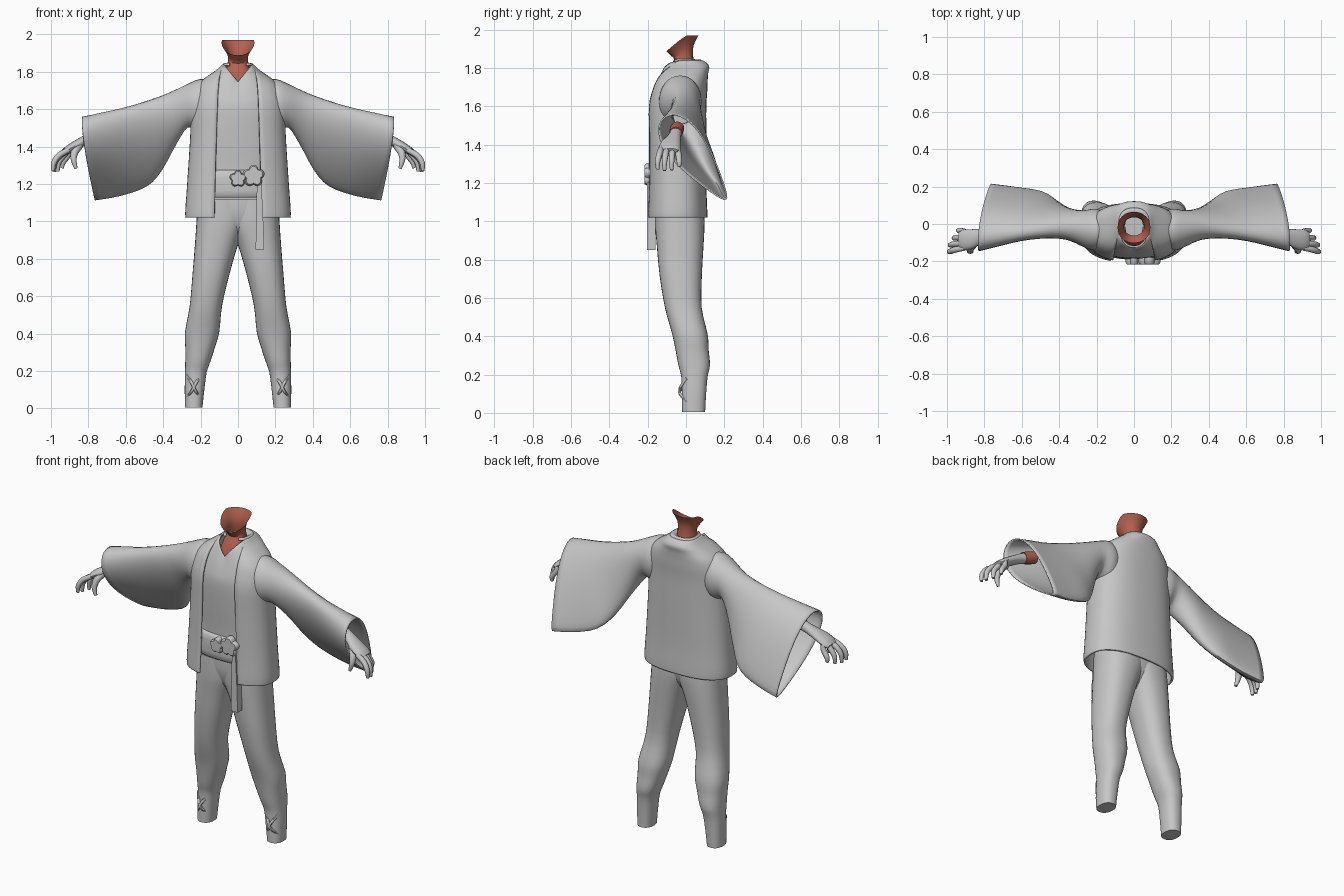
import bpy, bmesh, math
from mathutils import Vector as V

if "Cube" in bpy.data.objects:
    bpy.data.objects.remove(bpy.data.objects["Cube"])


def material(name, rgb):
    m = bpy.data.materials.new(name)
    m.diffuse_color = (*rgb, 1)
    m.use_nodes = True
    m.node_tree.nodes["Principled BSDF"].inputs["Base Color"].default_value = m.diffuse_color
    return m


CLOTH = material("grey_cloth", (0.57, 0.57, 0.57))
SKIN = material("red_brown_skin", (0.45, 0.12, 0.08))


def smooth_rows(rings, steps):
    """Catmull-Rom interpolation between neighbouring rings."""
    out, n = [], len(rings)
    for i in range(n - 1):
        a, b = rings[max(i - 1, 0)], rings[i]
        c, d = rings[i + 1], rings[min(i + 2, n - 1)]
        for s in range(steps):
            t = s / steps
            out.append([q + 0.5 * t * (r - p + t * (2 * p - 5 * q + 4 * r - w + t * (3 * (q - r) + w - p)))
                        for p, q, r, w in zip(a, b, c, d)])
    return out + [rings[-1]]


def loft(name, rings, mat=CLOTH, closed=True, caps=(True, True), mirror=False, thick=0, steps=3):
    bm = bmesh.new()
    rows = [[bm.verts.new(p) for p in r] for r in smooth_rows(rings, steps)]
    n = len(rows[0])
    for r0, r1 in zip(rows, rows[1:]):
        for i in range(n if closed else n - 1):
            j = (i + 1) % n
            bm.faces.new((r0[i], r0[j], r1[j], r1[i]))
    for row, cap in ((rows[0], caps[0]), (rows[-1], caps[1])):
        if cap:
            bm.faces.new(row)
    bmesh.ops.recalc_face_normals(bm, faces=bm.faces)
    me = bpy.data.meshes.new(name)
    bm.to_mesh(me)
    bm.free()
    ob = bpy.data.objects.new(name, me)
    me.materials.append(mat)
    bpy.context.collection.objects.link(ob)
    bpy.ops.object.select_all(action='DESELECT')
    ob.select_set(True)
    bpy.context.view_layer.objects.active = ob
    bpy.ops.object.shade_smooth_by_angle(angle=math.radians(45))
    if thick:
        m = ob.modifiers.new("thickness", 'SOLIDIFY')
        m.thickness, m.offset = thick, 0
    if mirror:
        ob.modifiers.new("mirror", 'MIRROR')
    return ob


def ring(x0, x1, yf, yb, zf, zb=None, n=32, e=0.85, gap=0, planar=False):
    """Horizontal superellipse; optional front gap; front dips to zf as a V or a slanted plane."""
    zb = zf if zb is None else zb
    cx, rx, cy, ry = (x0 + x1) / 2, (x1 - x0) / 2, (yf + yb) / 2, (yb - yf) / 2
    a0 = math.asin((gap / rx) ** (1 / e)) if gap else 0
    pts = []
    for i in range(n):
        a = a0 + (2 * math.pi - 2 * a0) * i / (n - 1 if gap else n)
        s, c = math.sin(a), math.cos(a)
        x = math.copysign(abs(s) ** e, s)
        dip = max(0, (c + .2) / 1.2) if planar else max(0, 1 - abs(x)) if c > 0 else 0
        pts.append(V((cx + rx * x, cy - ry * math.copysign(abs(c) ** e, c), zb - (zb - zf) * dip)))
    return pts


def tube(name, path, radii, mat=CLOTH, n=10, flat=None, mirror=True):
    """Tapered tube; flat widens each ring along y."""
    path = [V(p) for p in path]
    flat = flat or [1] * len(path)
    rings = []
    for i, p in enumerate(path):
        d = (path[min(i + 1, len(path) - 1)] - path[max(i - 1, 0)]).normalized()
        u = d.cross(V((0, 1, 0))).normalized()
        w = u.cross(d)
        rings.append([p + radii[i] * (u * math.cos(k * math.tau / n) + w * flat[i] * math.sin(k * math.tau / n))
                      for k in range(n)])
    return loft(name, rings, mat, mirror=mirror)


# trouser legs: z, inner x, outer x, front y, back y
legs = [(0.005, .19, .283, -.02, .10), (.10, .18, .285, -.022, .105), (.19, .168, .283, -.025, .113),
        (.25, .148, .282, -.04, .125), (.33, .122, .282, -.055, .118), (.41, .10, .283, -.072, .113),
        (.55, .085, .258, -.11, .082), (.72, .045, .243, -.138, .083), (.88, -.002, .23, -.153, .092),
        (1.0, -.05, .222, -.163, .097), (1.12, -.06, .215, -.163, .09)]
loft("trouser_leg", [ring(a, b, f, k, z) for z, a, b, f, k in legs], mirror=True)
loft("trouser_seat", [ring(-r, r, f, k, z) for z, r, f, k in
     ((.875, .012, -.045, .015), (.91, .05, -.095, .045), (.96, .11, -.135, .075), (1.04, .19, -.16, .094),
      (1.12, .21, -.164, .095))])

# crossed ties at the ankles
for k, (xa, xb) in enumerate(((.198, .27), (.272, .205))):
    tube(f"ankle_tie_{k}", [(xa, .005, .18), ((xa * 2 + xb) / 3, -.026, .14), ((xa + xb) / 2, -.032, .118),
         ((xa + xb * 2) / 3, -.029, .095), (xb, .005, .06)], [.008] * 5, n=8)

# inner shirt with V neckline
shirt = [(1.16, 1.16, .215, -.165, .085), (1.3, 1.3, .22, -.167, .085), (1.45, 1.45, .22, -.177, .085),
         (1.6, 1.6, .215, -.182, .085), (1.665, 1.69, .19, -.167, .088), (1.71, 1.78, .13, -.147, .085),
         (1.745, 1.835, .072, -.127, .065)]
loft("shirt", [ring(-r, r, f, k, zf, zb, n=48) for zf, zb, r, f, k in shirt], caps=(False, False), thick=.006)

# open-fronted jacket: z, half width, front y, back y, half opening
jacket = [(1.02, .275, -.2, .105, .127), (1.06, .276, -.2, .105, .125), (1.2, .266, -.196, .1, .122),
          (1.45, .25, -.196, .1, .115), (1.6, .245, -.196, .1, .11), (1.68, .232, -.179, .105, .107),
          (1.735, .205, -.158, .107, .103), (1.775, .155, -.135, .11, .098), (1.81, .105, -.105, .115, .085),
          (1.835, .08, -.075, .085, .072)]
loft("jacket", [ring(-r, r, f, k, z, n=49, e=.8, gap=g) for z, r, f, k, g in jacket],
     closed=False, caps=(False, False), thick=.012)

# collar lining that closes onto the back of the neck
loft("back_collar", [ring(-r, r, f, k, z, gap=.045) for z, r, f, k in
     ((1.832, .08, -.07, .085), (1.842, .072, -.065, .07), (1.825, .05, -.06, .042))],
     closed=False, caps=(False, False), thick=.008)

# wide hanging sleeves: top point, bottom point, top and bottom half widths
sleeve = [((.12, -.03, 1.745), (.14, -.03, 1.50), .08, .08), ((.20, -.03, 1.757), (.21, -.03, 1.485), .11, .105),
          ((.27, -.03, 1.73), (.27, -.02, 1.505), .098, .09),
          ((.38, -.03, 1.677), (.33, .04, 1.42), .085, .065), ((.50, -.045, 1.633), (.41, .11, 1.275), .085, .05),
          ((.62, -.065, 1.597), (.49, .165, 1.19), .092, .045), ((.74, -.09, 1.567), (.63, .19, 1.14), .115, .042),
          ((.835, -.112, 1.542), (.765, .208, 1.117), .135, .042)]


def sleeve_ring(top, bot, wt, wb, n=32):
    top, bot = V(top), V(bot)
    d = bot - top
    side = V((0, d.z, -d.y)).normalized()
    pts = []
    for i in range(n):
        a = math.tau * i / n
        u = (1 - math.cos(a)) / 2
        pts.append(top + d * u + side * math.sin(a) * (wt * (1 - u) + wb * u))
    return pts


loft("sleeve", [sleeve_ring(*s) for s in sleeve], caps=(False, False), mirror=True, thick=.008)

# forearm stumps inside the sleeves, gloved hands
tube("forearm", [(.69, -.045, 1.487), (.73, -.05, 1.473), (.765, -.053, 1.46)], [.036, .036, .034], SKIN, 16)
tube("palm", [(.745, -.052, 1.466), (.79, -.058, 1.447), (.83, -.068, 1.427), (.87, -.08, 1.405),
     (.91, -.086, 1.382), (.934, -.086, 1.368)], [.031, .028, .026, .025, .022, .015],
     flat=[1.05, 1.15, 1.6, 2.1, 2.5, 2.9], n=16)
fingers = {"index": (-.128, -.148, .988, 1.27), "middle": (-.10, -.112, .983, 1.264),
           "ring": (-.071, -.075, .963, 1.267), "little": (-.044, -.035, .94, 1.284)}
for f, (y0, y1, x, z) in fingers.items():
    tube(f + "_finger", [(.905, y0, 1.382), (x - .03, (y0 + y1) / 2, 1.352), (x - .003, y1, 1.312), (x, y1, z)],
         [.015, .016, .0145, .009])
tube("thumb", [(.85, -.10, 1.405), (.875, -.13, 1.365), (.878, -.145, 1.325), (.866, -.148, 1.283)],
     [.022, .02, .015, .009])

# neck stump, flaring to a slanted open rim
neck = [(.07, -.118, .05, 1.70, 1.79), (.062, -.092, .045, 1.79, 1.82), (.053, -.062, .036, 1.845, 1.87),
        (.062, -.08, .04, 1.865, 1.92), (.088, -.102, .065, 1.888, 1.97)]
loft("neck", [ring(-r, r, f, k, zf, zb, e=.95, n=24, planar=i > 1) for i, (r, f, k, zf, zb) in enumerate(neck)],
     SKIN, caps=(False, False), steps=2)

# waist sash with its hanging end
loft("sash", [ring(-r, r, f, .088, z, n=48, e=.8) for z, r, f in
     ((1.128, .215, -.172), (1.135, .222, -.187), (1.2, .225, -.19), (1.262, .222, -.186), (1.275, .215, -.17))], steps=2)
loft("sash_tail", [[V((x + sx * w, -.182 + sy * .022, z)) for sx, sy in ((-1, -1), (1, -1), (1, 1), (-1, 1))]
     for x, w, z in ((.113, .012, 1.2), (.116, .018, 1.03), (.117, .023, .85))])

# five-petalled sash ornaments
for k, (x, z, r) in enumerate(((0, 1.228, .046), (.083, 1.243, .06))):
    loft(f"flower_{k}", [[V((x + q * r * math.sin(a) * (.74 + .26 * abs(math.cos(2.5 * a))), y,
         z + q * r * math.cos(a) * (.74 + .26 * abs(math.cos(2.5 * a))))) for a in (math.tau * i / 40 for i in range(40))]
         for y, q in ((-.18, 1), (-.206, 1), (-.216, .85))], steps=1)
